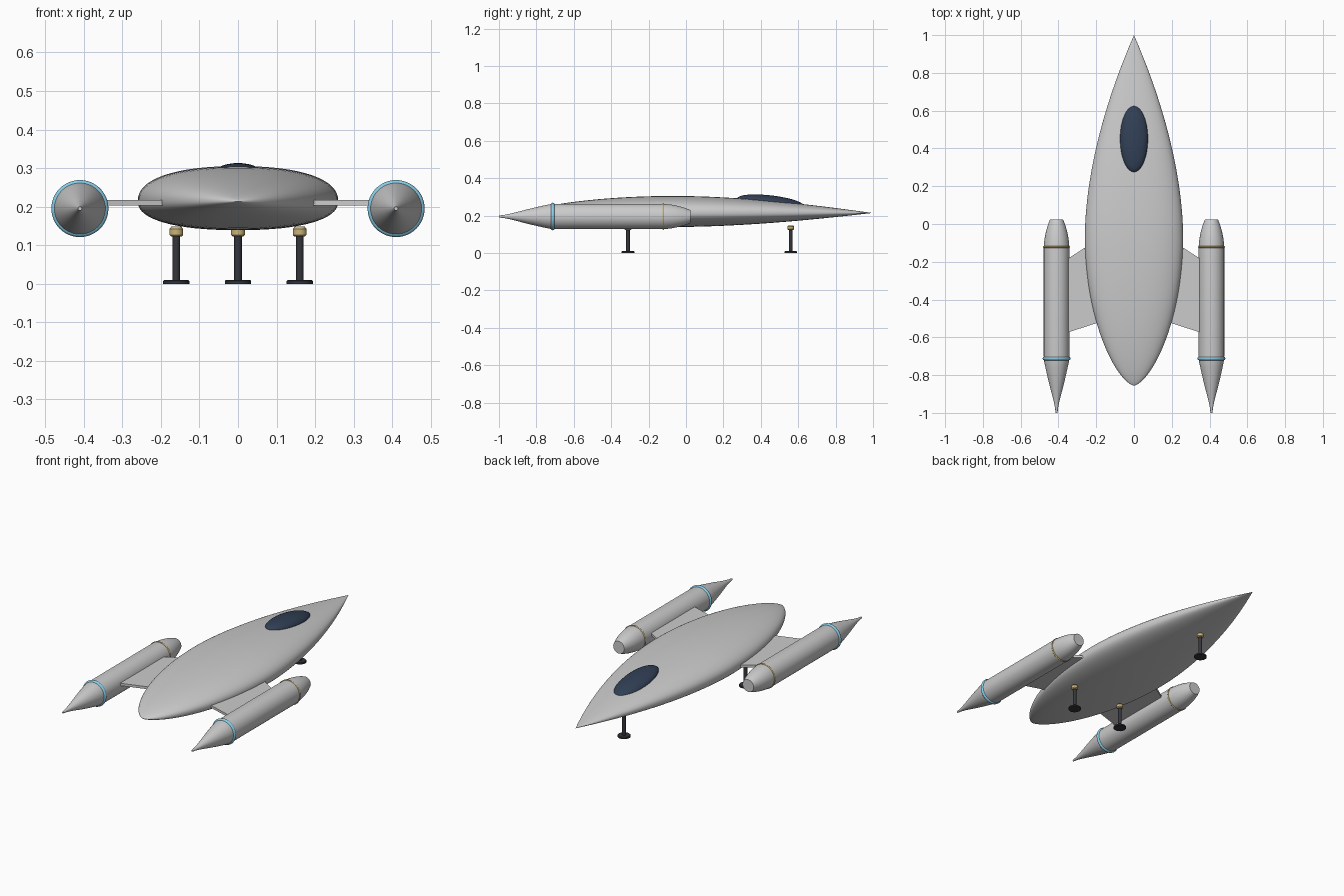
import bpy, bmesh
from math import sin, cos, pi, radians, copysign
from mathutils import Matrix

if "Cube" in bpy.data.objects:
    bpy.data.objects.remove(bpy.data.objects["Cube"])


def material(name, rgb):
    m = bpy.data.materials.new(name)
    m.diffuse_color = (*rgb, 1)
    m.use_nodes = True
    m.node_tree.nodes["Principled BSDF"].inputs["Base Color"].default_value = m.diffuse_color
    return m


GLASS = material("dark_glass", (0.03, 0.05, 0.09))
CYAN = material("cyan_glow", (0.25, 0.62, 0.82))
GOLD = material("gold", (0.6, 0.46, 0.2))
DARK = material("dark_metal", (0.035, 0.037, 0.045))


def finish(name, bm, mat=None, angle=35):
    bmesh.ops.recalc_face_normals(bm, faces=bm.faces)
    me = bpy.data.meshes.new(name)
    bm.to_mesh(me)
    bm.free()
    ob = bpy.data.objects.new(name, me)
    bpy.context.collection.objects.link(ob)
    if mat:
        me.materials.append(mat)
    bpy.ops.object.select_all(action='DESELECT')
    ob.select_set(True)
    bpy.context.view_layer.objects.active = ob
    bpy.ops.object.shade_smooth_by_angle(angle=radians(angle))
    return ob


def loft(name, rings, mat=None, closed=False, angle=35):
    """Skin a list of point rings; cap the ends or join them in a loop."""
    bm = bmesh.new()
    vs = [[bm.verts.new(p) for p in r] for r in rings]
    n = len(vs[0])
    pairs = list(zip(vs, vs[1:])) + ([(vs[-1], vs[0])] if closed else [])
    for a, b in pairs:
        for i in range(n):
            j = (i + 1) % n
            bm.faces.new((a[i], a[j], b[j], b[i]))
    if not closed:
        bm.faces.new(vs[0])
        bm.faces.new(vs[-1])
    return finish(name, bm, mat, angle)


def lathe(name, profile, centre, axis, mat=None, closed=False, n=48):
    """Revolve (radius, position) pairs about the y or z axis."""
    cx, cy, cz = centre
    rings = []
    for r, h in profile:
        ring = []
        for i in range(n):
            u, v = r * cos(2 * pi * i / n), r * sin(2 * pi * i / n)
            ring.append((cx + u, cy + h, cz + v) if axis == 'Y' else (cx + u, cy + v, cz + h))
        rings.append(ring)
    return loft(name, rings, mat, closed)


# Hull: flattened superellipse sections from blunt tail to pointed nose
MID_Y, HULL_Z = -0.06, 0.214


def hull_ring(y, n=64):
    if y > MID_Y:
        f = 1 - ((y - MID_Y) / (1 - MID_Y)) ** 1.78
    else:
        f = (1 - ((MID_Y - y) / (0.856 + MID_Y)) ** 2) ** 0.66
    ring = []
    for i in range(n):
        c, s = cos(2 * pi * i / n), sin(2 * pi * i / n)
        x = copysign(abs(c) ** (2 / 2.3), c)
        z = copysign(abs(s) ** (2 / 2.3), s)
        ring.append((0.26 * f * x, y, HULL_Z + (0.091 if s > 0 else 0.075) * f ** 1.06 * z))
    return ring


STEPS = 56
ys = [0.072 - 0.9275 * cos(pi * (k + 0.2) / (STEPS + 0.4)) for k in range(STEPS + 1)]
loft("hull", [hull_ring(y) for y in ys], angle=50)

# Cockpit canopy: tilted ellipsoid sunk into the upper hull
bm = bmesh.new()
bmesh.ops.create_uvsphere(bm, u_segments=48, v_segments=24, radius=1)
bm.transform(Matrix.Translation((0, 0.452, 0.272)) @ Matrix.Rotation(radians(-6.5), 4, 'X')
             @ Matrix.Diagonal((0.074, 0.178, 0.036, 1)))
finish("canopy", bm, GLASS)

# Engine pods, their bands and the pylons, on both sides
POD = [(0.005, -1.0), (0.008, -0.975), (0.015, -0.94), (0.025, -0.90), (0.038, -0.85),
       (0.05, -0.80), (0.06, -0.755), (0.066, -0.725), (0.068, -0.70), (0.068, -0.13),
       (0.067, -0.11), (0.063, -0.075), (0.056, -0.04), (0.046, -0.005), (0.035, 0.023)]
PYLON = [(0.19, -0.08), (0.36, -0.19), (0.36, -0.577), (0.195, -0.524)]


def band(name, x, y, radius, tube, mat):
    prof = [(radius + tube * cos(a * pi / 6), y + tube * sin(a * pi / 6)) for a in range(12)]
    lathe(name, prof, (x, 0, 0.195), 'Y', mat, closed=True)


for side, s in (("left", -1), ("right", 1)):
    x = 0.41 * s
    lathe(side + "_engine_pod", POD, (x, 0, 0.195), 'Y')
    band(side + "_rear_band", x, -0.712, 0.064, 0.010, CYAN)
    band(side + "_front_band", x, -0.122, 0.066, 0.005, GOLD)
    loft(side + "_pylon", [[(px * s, py, z) for px, py in PYLON] for z in (0.203, 0.217)])

# Landing gear: foot disc, strut and gold collar
for name, x, y in (("front", 0, 0.56), ("rear_left", -0.16, -0.31), ("rear_right", 0.16, -0.31)):
    lathe(name + "_foot", [(0.034, 0), (0.034, 0.007), (0.031, 0.010)], (x, y, 0), 'Z', DARK, n=32)
    lathe(name + "_strut", [(0.010, 0.005), (0.010, 0.13)], (x, y, 0), 'Z', DARK, n=24)
    lathe(name + "_collar", [(0.013, 0.122), (0.018, 0.127), (0.018, 0.142), (0.013, 0.148)],
          (x, y, 0), 'Z', GOLD, n=24)
